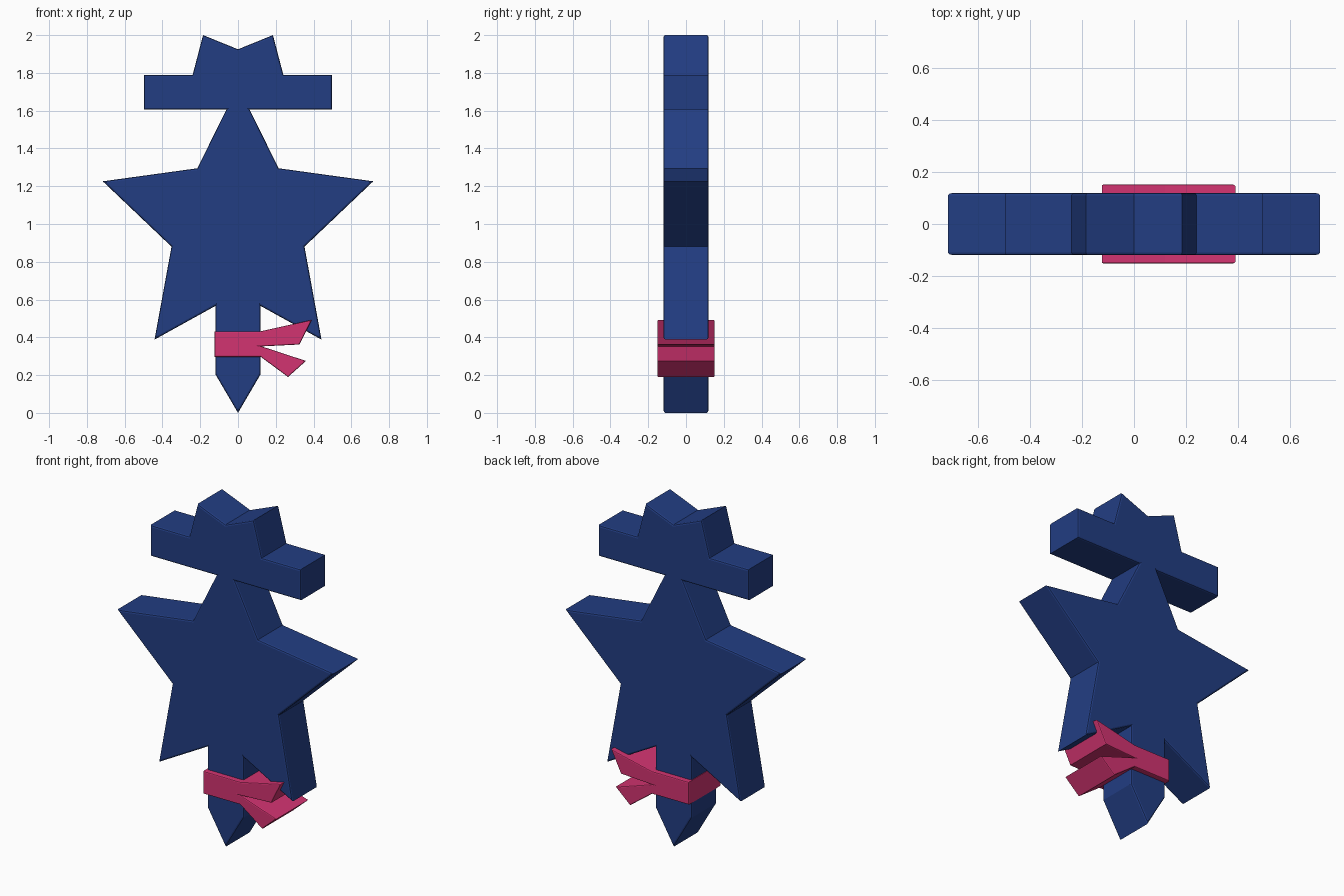
import bpy
import bmesh

cube = bpy.data.objects.get("Cube")
if cube:
    bpy.data.objects.remove(cube, do_unlink=True)


def make_material(name, color):
    mat = bpy.data.materials.new(name)
    mat.use_nodes = True
    mat.diffuse_color = color
    mat.node_tree.nodes["Principled BSDF"].inputs["Base Color"].default_value = color
    return mat


def make_slab(name, outline, half_depth, mat, bevel=0.01):
    """Extrude an x-z outline along y and round off its front and back rims."""
    bm = bmesh.new()
    face = bm.faces.new([bm.verts.new((x, -half_depth, z)) for x, z in outline])
    extruded = bmesh.ops.extrude_face_region(bm, geom=[face], use_keep_orig=True)
    moved = [g for g in extruded["geom"] if isinstance(g, bmesh.types.BMVert)]
    bmesh.ops.translate(bm, verts=moved, vec=(0, 2 * half_depth, 0))
    bmesh.ops.recalc_face_normals(bm, faces=bm.faces)
    rims = [e for e in bm.edges if abs(e.verts[0].co.y - e.verts[1].co.y) < half_depth]
    bmesh.ops.bevel(bm, geom=rims, offset=bevel, segments=2, profile=0.5,
                    affect='EDGES', clamp_overlap=True)
    mesh = bpy.data.meshes.new(name)
    bm.to_mesh(mesh)
    bm.free()
    mesh.materials.append(mat)
    obj = bpy.data.objects.new(name, mesh)
    bpy.context.collection.objects.link(obj)
    return obj


navy = make_material("navy blue", (0.016, 0.047, 0.225, 1))
pink = make_material("ribbon pink", (0.65, 0.034, 0.165, 1))

# Hatted star with pointed tail: right half from top centre to bottom tip
half = [
    (0, 1.925), (0.185, 2.0), (0.24, 1.79), (0.497, 1.79), (0.497, 1.605),
    (0.062, 1.605), (0.215, 1.295), (0.716, 1.226), (0.352, 0.88),
    (0.442, 0.388), (0.12, 0.566), (0.12, 0.205), (0, 0),
]
mirrored = [(-x, z) for x, z in reversed(half[1:-1])]
make_slab("star_body", half + mirrored, 0.12, navy)

# Ribbon wrapped around the tail, with two loose ends
ribbon = [
    (-0.124, 0.297), (-0.124, 0.432), (0.12, 0.432), (0.39, 0.492),
    (0.325, 0.362), (0.125, 0.352), (0.36, 0.275), (0.265, 0.19), (0.12, 0.297),
]
make_slab("tail_ribbon", ribbon, 0.152, pink, 0.006)
